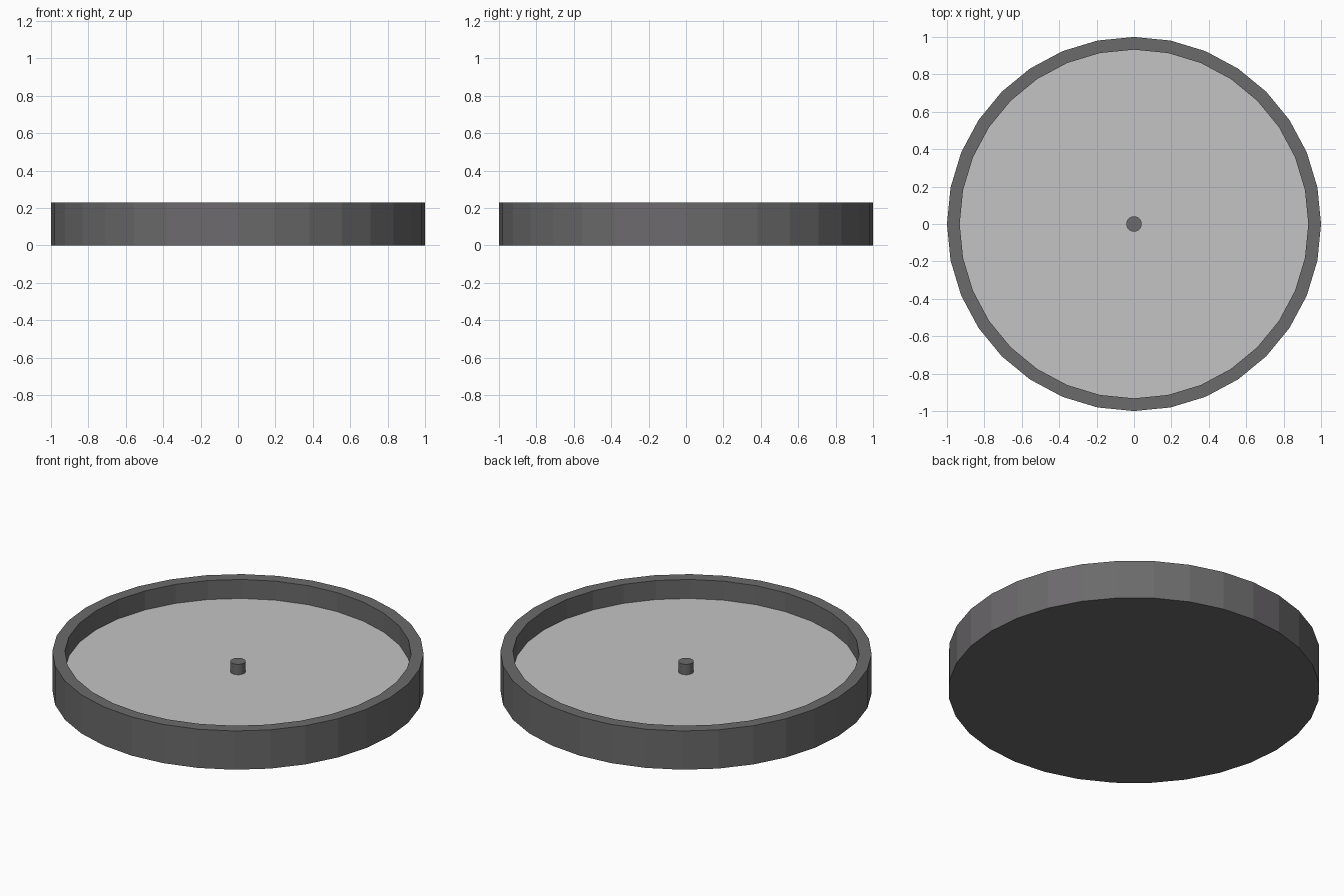
import bpy, bmesh, math

if "Cube" in bpy.data.objects:
    bpy.data.objects.remove(bpy.data.objects["Cube"])

SIDES = 32


def make_material(name, rgb):
    mat = bpy.data.materials.new(name)
    mat.diffuse_color = (*rgb, 1.0)
    mat.use_nodes = True
    mat.node_tree.nodes["Principled BSDF"].inputs["Base Color"].default_value = mat.diffuse_color
    return mat


dark_grey = make_material("dark grey", (0.150, 0.145, 0.150))
light_grey = make_material("light grey", (0.55, 0.55, 0.55))


def lathe(name, profile, mat):
    """Turn an (r, z) profile around z; radius-zero ends become fans, no vertex list needed."""
    bm = bmesh.new()
    rings = []
    for r, z in profile:
        if r == 0:
            rings.append([bm.verts.new((0, 0, z))] * SIDES)
        else:
            rings.append([bm.verts.new((r * math.cos(math.tau * i / SIDES),
                                        r * math.sin(math.tau * i / SIDES), z))
                          for i in range(SIDES)])
    for a, b in zip(rings, rings[1:]):
        for i in range(SIDES):
            j = (i + 1) % SIDES
            corners = list(dict.fromkeys((a[i], a[j], b[j], b[i])))
            bm.faces.new(corners)
    bm.normal_update()
    mesh = bpy.data.meshes.new(name)
    bm.to_mesh(mesh)
    bm.free()
    mesh.materials.append(mat)
    obj = bpy.data.objects.new(name, mesh)
    bpy.context.collection.objects.link(obj)
    return obj


# Round case: closed underside, outer wall, flat rim and inner wall
case = lathe("case", [(0, 0), (1, 0), (1, 0.23), (0.932, 0.23), (0.932, 0.117)], dark_grey)

# Pale dial recessed inside the rim
dial = lathe("dial", [(0.932, 0.117), (0, 0.117)], light_grey)

# Small centre pin
pin = lathe("centre_pin", [(0.041, 0.117), (0.041, 0.179), (0, 0.179)], dark_grey)
